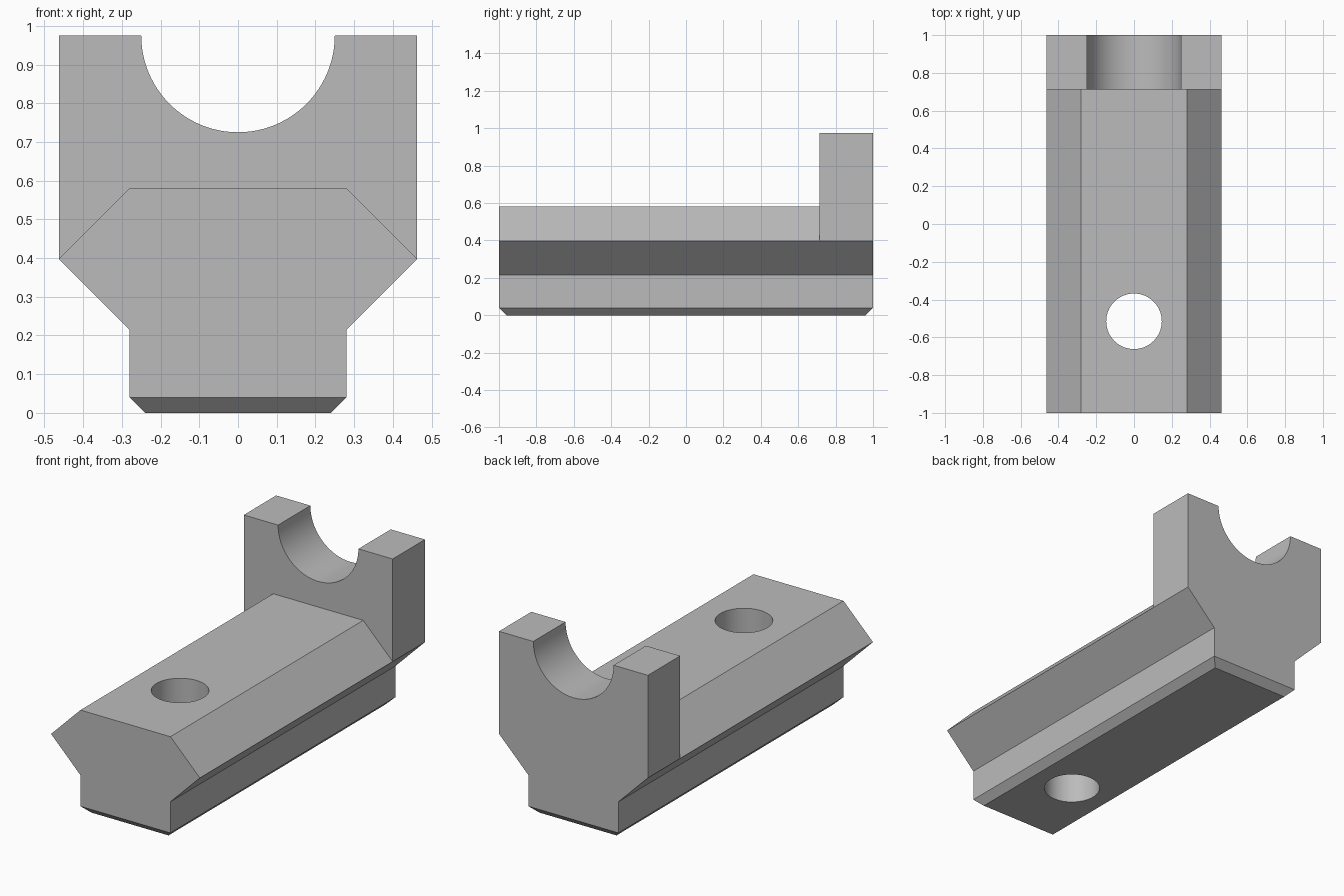
import bpy
import bmesh
from math import pi
from mathutils import Matrix

cube = bpy.data.objects.get("Cube")
if cube:
    bpy.data.objects.remove(cube, do_unlink=True)

grey = bpy.data.materials.new("plain grey")
grey.use_nodes = True
grey.diffuse_color = (0.5, 0.5, 0.5, 1)
grey.node_tree.nodes["Principled BSDF"].inputs["Base Color"].default_value = (0.5, 0.5, 0.5, 1)


def make_object(name, bm):
    bmesh.ops.recalc_face_normals(bm, faces=bm.faces)
    mesh = bpy.data.meshes.new(name)
    bm.to_mesh(mesh)
    bm.free()
    mesh.materials.append(grey)
    obj = bpy.data.objects.new(name, mesh)
    bpy.context.collection.objects.link(obj)
    return obj


def prism(half_profile, y0, y1):
    """Mirror a half profile in x and extrude it along y."""
    outline = half_profile + [(-x, z) for x, z in reversed(half_profile)]
    bm = bmesh.new()
    face = bm.faces.new([bm.verts.new((x, y0, z)) for x, z in outline])
    new = bmesh.ops.extrude_face_region(bm, geom=[face])["geom"]
    bmesh.ops.translate(bm, vec=(0, y1 - y0, 0),
                        verts=[v for v in new if isinstance(v, bmesh.types.BMVert)])
    return bm


def cylinder(name, radius, length, matrix):
    bm = bmesh.new()
    bmesh.ops.create_cone(bm, cap_ends=True, segments=96, radius1=radius,
                          radius2=radius, depth=length, matrix=matrix)
    return make_object(name, bm)


def cut(target, cutter):
    cutter.hide_render = True
    mod = target.modifiers.new("cut", 'BOOLEAN')
    mod.operation = 'DIFFERENCE'
    mod.solver = 'EXACT'
    mod.object = cutter
    bpy.context.view_layer.objects.active = target
    bpy.ops.object.modifier_apply(modifier=mod.name)
    bpy.data.objects.remove(cutter, do_unlink=True)


# Rail body at full height, with its underside edges chamfered
top = 0.975
bm = prism([(0.28, 0), (0.28, 0.215), (0.463, 0.398), (0.463, top)], -1, 1)
bottom = [e for e in bm.edges if all(v.co.z < 0.001 for v in e.verts)]
bmesh.ops.bevel(bm, geom=bottom, offset=0.04, segments=1, affect='EDGES')
body = make_object("saddle_rail", bm)

# Clear the space above the sloped ridge, leaving the upright at the back
ridge = prism([(0.28, 0.581), (0.663, 0.198), (0.663, 1.2)], -1.2, 0.713)
cut(body, make_object("ridge_cutter", ridge))

# Half-round cradle in the upright, and the bolt hole through the rail
cut(body, cylinder("cradle_cutter", 0.25, 1,
                   Matrix.Translation((0, 0.9, top)) @ Matrix.Rotation(pi / 2, 4, 'X')))
cut(body, cylinder("hole_cutter", 0.147, 2, Matrix.Translation((0, -0.515, 0.3))))

# Smooth the round walls, keep the rest sharp
bpy.ops.object.select_all(action='DESELECT')
body.select_set(True)
bpy.context.view_layer.objects.active = body
bpy.ops.object.shade_smooth_by_angle(angle=pi / 6)
